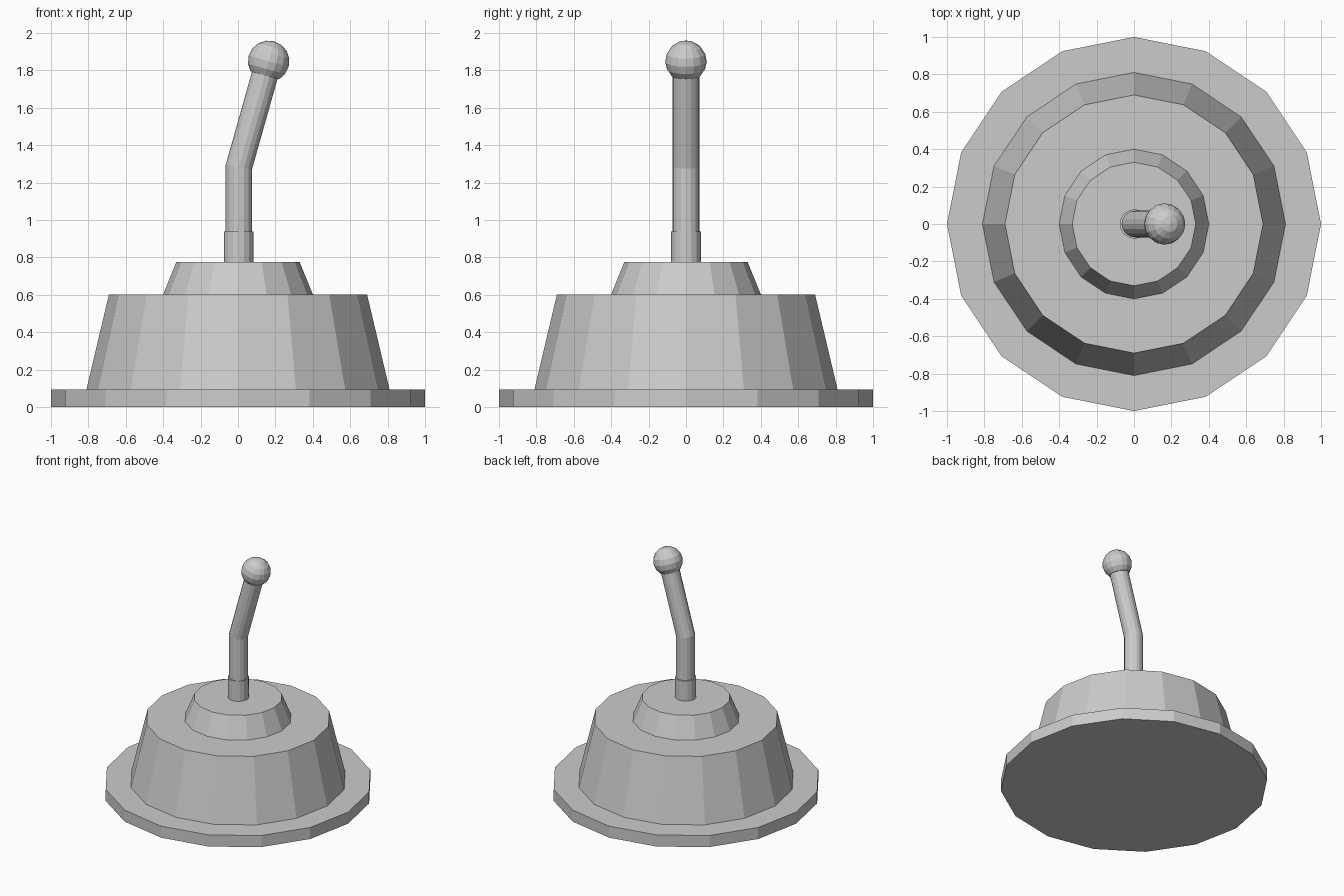
import bpy
import bmesh
from math import pi, sin, cos, radians
from mathutils import Matrix, Vector

cube = bpy.data.objects.get("Cube")
if cube:
    bpy.data.objects.remove(cube, do_unlink=True)

SIDES = 16
TILT = radians(15.5)
AXIS = Vector((sin(TILT), 0, cos(TILT)))
BEND = Vector((0.005, 0, 1.285))
KNOB = Vector((0.164, 0, 1.849))

grey = bpy.data.materials.new("grey metal")
grey.use_nodes = True
colour = (0.6, 0.6, 0.6, 1)
grey.diffuse_color = colour
grey.node_tree.nodes["Principled BSDF"].inputs["Base Color"].default_value = colour


def loft(name, rings):
    """Capped tube through rings of (centre, radius, tilt, stretch across the tilt)."""
    bm = bmesh.new()
    loops = []
    for centre, radius, tilt, stretch in rings:
        place = Matrix.Translation(centre) @ Matrix.Rotation(tilt, 4, 'Y')
        loops.append([bm.verts.new(place @ Vector((radius * stretch * cos(a), radius * sin(a), 0)))
                      for a in (2 * pi * i / SIDES for i in range(SIDES))])
    for low, high in zip(loops, loops[1:]):
        for i in range(SIDES):
            j = (i + 1) % SIDES
            bm.faces.new((low[i], low[j], high[j], high[i]))
    bm.faces.new(loops[0][::-1])
    bm.faces.new(loops[-1])
    finish(name, bm)


def finish(name, bm):
    mesh = bpy.data.meshes.new(name)
    bm.to_mesh(mesh)
    bm.free()
    mesh.materials.append(grey)
    bpy.context.collection.objects.link(bpy.data.objects.new(name, mesh))


def frustum(name, z0, z1, r0, r1, x=0):
    loft(name, [((x, 0, z0), r0, 0, 1), ((x, 0, z1), r1, 0, 1)])


# Stepped housing
frustum("base_plate", 0, 0.095, 1.0, 1.0)
frustum("housing", 0.095, 0.603, 0.81, 0.69)
frustum("upper_housing", 0.603, 0.775, 0.4, 0.33)
frustum("collar", 0.775, 0.94, 0.079, 0.079, 0.003)

# Bent lever, mitred at the bend
loft("lever", [
    ((0.005, 0, 0.78), 0.071, 0, 1),
    (BEND, 0.071, TILT / 2, 1 / cos(TILT / 2)),
    (KNOB - AXIS * 0.05, 0.071, TILT, 1),
])

# Ball knob with a flat underside
bm = bmesh.new()
bmesh.ops.create_uvsphere(bm, u_segments=SIDES, v_segments=8, radius=0.111)
bmesh.ops.bisect_plane(bm, geom=bm.verts[:] + bm.edges[:] + bm.faces[:],
                       plane_co=(0, 0, -0.078), plane_no=(0, 0, -1), clear_outer=True)
bmesh.ops.holes_fill(bm, edges=[e for e in bm.edges if e.is_boundary])
bmesh.ops.transform(bm, verts=bm.verts,
                    matrix=Matrix.Translation(KNOB) @ Matrix.Rotation(TILT, 4, 'Y'))
finish("knob", bm)
